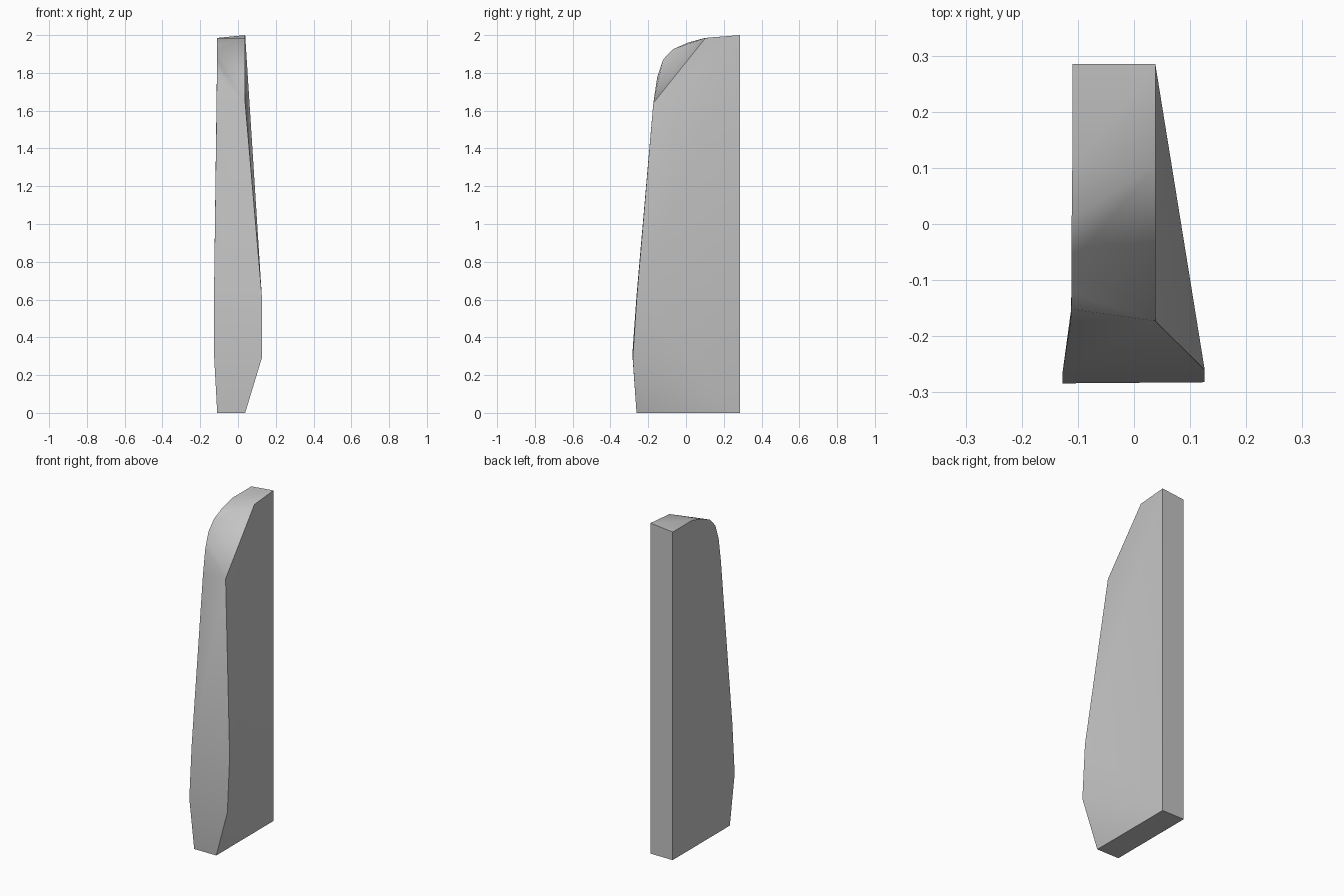
import bpy
import bmesh
from math import radians

cube = bpy.data.objects.get("Cube")
if cube:
    bpy.data.objects.remove(cube, do_unlink=True)

grey = bpy.data.materials.new("plain grey")
grey.use_nodes = True
colour = (0.55, 0.55, 0.55, 1)
grey.diffuse_color = colour
grey.node_tree.nodes["Principled BSDF"].inputs["Base Color"].default_value = colour

# Side outlines, running from the foot up the front and over to the back
left_outline = [
    (-0.11, -0.262, 0), (-0.127, -0.284, 0.31), (-0.127, -0.262, 0.62),
    (-0.113, -0.173, 1.63), (-0.112, -0.152, 1.78), (-0.111, -0.122, 1.87),
    (-0.111, -0.07, 1.925), (-0.111, 0.01, 1.96), (-0.11, 0.1, 1.985),
    (-0.11, 0.285, 1.985),
]
right_outline = [
    (0.038, -0.262, 0), (0.126, -0.282, 0.29), (0.126, -0.26, 0.62),
    (0.038, -0.173, 1.64), (0.038, 0.103, 1.985), (0.038, 0.285, 2),
]

bm = bmesh.new()
left = [bm.verts.new(p) for p in left_outline]
right = [bm.verts.new(p) for p in right_outline]
left_heel = bm.verts.new((-0.11, 0.285, 0))
right_heel = bm.verts.new((0.038, 0.285, 0))

# Front panels
for i in range(3):
    bm.faces.new((left[i], right[i], right[i + 1], left[i + 1]))

# Rounded shoulder: lower part fans to the chamfer foot, upper part to its top
for i in range(3, 8):
    tip = right[3] if i < 6 else right[4]
    bm.faces.new((left[i], tip, left[i + 1]))
bm.faces.new((left[6], right[3], right[4]))

# Top, back, base and flat left side
bm.faces.new((left[8], right[4], right[5], left[9]))
bm.faces.new((left[9], right[5], right_heel, left_heel))
bm.faces.new((left_heel, right_heel, right[0], left[0]))
bm.faces.new([left_heel] + left)

# Bulging right side, fanned from the two back corners
for i in range(2):
    bm.faces.new((right_heel, right[i + 1], right[i]))
bm.faces.new((right_heel, right[5], right[2]))
for i in range(2, 4):
    bm.faces.new((right[5], right[i + 1], right[i]))

bmesh.ops.recalc_face_normals(bm, faces=bm.faces)
mesh = bpy.data.meshes.new("tapered_slab")
bm.to_mesh(mesh)
bm.free()
mesh.materials.append(grey)

slab = bpy.data.objects.new("tapered_slab", mesh)
bpy.context.collection.objects.link(slab)
bpy.ops.object.select_all(action="DESELECT")
slab.select_set(True)
bpy.context.view_layer.objects.active = slab
bpy.ops.object.shade_smooth_by_angle(angle=radians(38))
